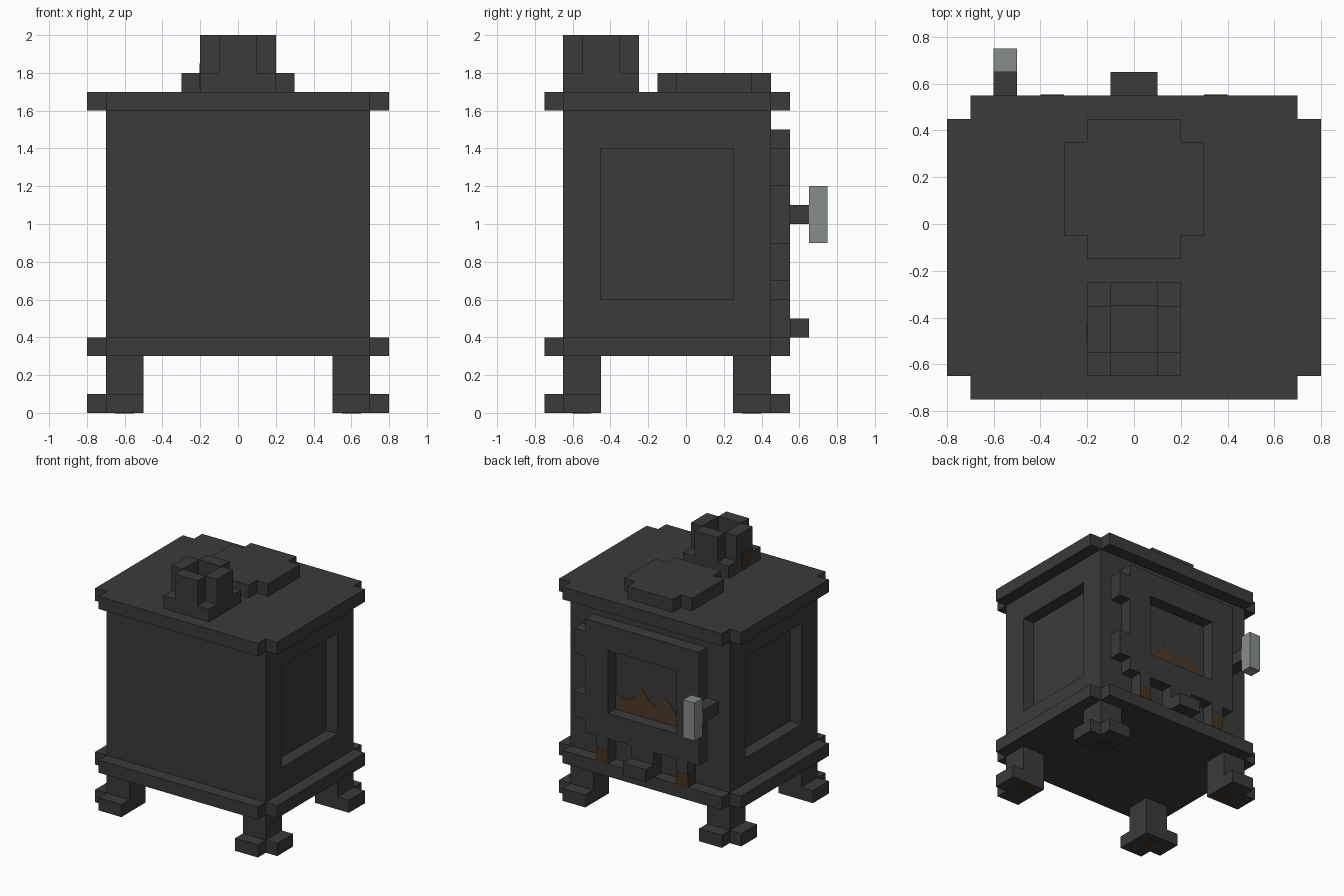
import bpy, bmesh
from mathutils import Vector

old = bpy.data.objects.get("Cube")
if old:
    bpy.data.objects.remove(old, do_unlink=True)


def material(name, rgb):
    m = bpy.data.materials.new(name)
    m.use_nodes = True
    m.diffuse_color = (*rgb, 1)
    m.node_tree.nodes["Principled BSDF"].inputs["Base Color"].default_value = (*rgb, 1)
    return m


IRON = material("dark_iron", (0.043, 0.043, 0.043))
STEEL = material("pale_steel", (0.25, 0.265, 0.265))
EMBER = material("ember_brown", (0.075, 0.04, 0.022))
RUST = material("rust_brown", (0.066, 0.032, 0.013))


def finish(name, bm, mat):
    bmesh.ops.recalc_face_normals(bm, faces=bm.faces[:])
    mesh = bpy.data.meshes.new(name)
    bm.to_mesh(mesh)
    bm.free()
    mesh.materials.append(mat)
    ob = bpy.data.objects.new(name, mesh)
    bpy.context.collection.objects.link(ob)
    return ob


def box_mesh(lo, hi):
    bm = bmesh.new()
    bmesh.ops.create_cube(bm, size=1)
    lo, hi = Vector(lo), Vector(hi)
    bmesh.ops.scale(bm, vec=hi - lo, verts=bm.verts)
    bmesh.ops.translate(bm, vec=(lo + hi) / 2, verts=bm.verts)
    return bm


def box(name, lo, hi, mat=IRON):
    return finish(name, box_mesh(lo, hi), mat)


def recessed_box(name, lo, hi, directions, margin, depth):
    """Box with a rectangular panel sunk into each face along the directions."""
    bm = box_mesh(lo, hi)
    bm.normal_update()
    for d in directions:
        face = max(bm.faces, key=lambda f: f.normal.dot(d) * f.calc_area())
        bmesh.ops.inset_region(bm, faces=[face], thickness=margin, use_even_offset=True)
        bmesh.ops.inset_region(bm, faces=[face], thickness=0)
        bmesh.ops.translate(bm, vec=-Vector(d) * depth, verts=face.verts)
        bm.normal_update()
    return finish(name, bm, IRON)


def prism(name, points, offset, mat=IRON):
    """Extrude a closed outline of 3D points by the offset."""
    bm = bmesh.new()
    face = bm.faces.new([bm.verts.new(p) for p in points])
    top = bmesh.ops.extrude_face_region(bm, geom=[face], use_keep_orig=True)["geom"]
    bmesh.ops.translate(bm, vec=offset, verts=[v for v in top if isinstance(v, bmesh.types.BMVert)])
    return finish(name, bm, mat)


def notched(hx, hy, cy, z, n=0.1):
    """Rectangle outline with a square notch in each corner."""
    pts = []
    for sx, sy in ((1, 1), (-1, 1), (-1, -1), (1, -1)):
        corner = [(hx, hy - n), (hx - n, hy - n), (hx - n, hy)]
        if sx * sy < 0:
            corner.reverse()
        pts += [(sx * x, cy + sy * y, z) for x, y in corner]
    return pts


# Firebox with sunken side panels, between two notched slabs
recessed_box("firebox", (-0.7, -0.65, 0.4), (0.7, 0.45, 1.6), [(1, 0, 0), (-1, 0, 0)], 0.2, 0.1)
for name, z in (("base_slab", 0.3), ("top_slab", 1.6)):
    prism(name, notched(0.8, 0.65, -0.1, z), (0, 0, 0.1))
prism("hot_plate", notched(0.3, 0.3, 0.15, 1.7), (0, 0, 0.1))

# Legs with L-shaped feet
for sx, side in ((1, "left"), (-1, "right")):
    for sy, end in ((-1, "front"), (1, "back")):
        def place(x, y, z):
            return (sx * x, -0.1 + sy * y, z)
        square = [(0.5, 0.35), (0.7, 0.35), (0.7, 0.55), (0.5, 0.55)]
        foot = [(0.5, 0.35), (0.8, 0.35), (0.8, 0.55), (0.7, 0.55), (0.7, 0.65), (0.5, 0.65)]
        spot = [(0.55, 0.4), (0.65, 0.4), (0.65, 0.5), (0.55, 0.5)]
        prism(f"{end}_{side}_leg", [place(x, y, 0.1) for x, y in square], (0, 0, 0.2))
        prism(f"{end}_{side}_foot", [place(x, y, 0) for x, y in foot], (0, 0, 0.1))
        prism(f"{end}_{side}_foot_rust", [place(x, y, -0.002) for x, y in spot], (0, 0, 0.004), RUST)

# Hollow chimney: square collar ring and four wall plates
for s, side in ((1, "left"), (-1, "right")):
    x0, x1 = sorted((s * 0.1, s * 0.2))
    box(f"chimney_{side}_collar", (x0, -0.65, 1.7), (x1, -0.25, 1.8))
    box(f"chimney_{side}_wall", (x0, -0.55, 1.8), (x1, -0.35, 2))
for y, end in ((-0.65, "front"), (-0.35, "back")):
    box(f"chimney_{end}_wall", (-0.1, y, 1.7), (0.1, y + 0.1, 2))
box("chimney_rust", (-0.203, -0.51, 1.72), (-0.199, -0.42, 1.85), RUST)

# Door with sunken window, hinges and lower posts
recessed_box("door", (-0.5, 0.45, 0.6), (0.5, 0.55, 1.5), [(0, 1, 0)], 0.2, 0.098)
for z, level in ((0.7, "lower"), (1.2, "upper")):
    box(f"{level}_hinge", (0.5, 0.45, z), (0.6, 0.55, z + 0.2))
for x, side in ((0.3, "left"), (-0.4, "right")):
    box(f"{side}_door_post", (x, 0.45, 0.4), (x + 0.1, 0.55, 0.6))
    box(f"{side}_post_rust", (x, 0.549, 0.4), (x + 0.1, 0.553, 0.5), RUST)
box("right_post_side_rust", (-0.403, 0.47, 0.4), (-0.399, 0.55, 0.5), RUST)
box("ash_door", (-0.1, 0.45, 0.4), (0.1, 0.55, 0.6))
box("ash_lip", (-0.1, 0.55, 0.4), (0.1, 0.65, 0.5))

# Flames behind the window
flames = [(0.3, 0.8), (0.3, 0.92), (0.2, 0.9), (0.13, 0.94), (0.07, 1.02), (0.01, 0.95), (-0.06, 0.9),
          (-0.13, 1), (-0.18, 0.97), (-0.24, 0.88), (-0.3, 0.9), (-0.3, 0.8)]
prism("flames", [(x, 0.451, z) for x, z in flames], (0, 0.004, 0), EMBER)

# Handle
box("handle_stem", (-0.6, 0.45, 1), (-0.5, 0.65, 1.1))
box("handle_grip", (-0.6, 0.65, 0.9), (-0.5, 0.75, 1.2), STEEL)
